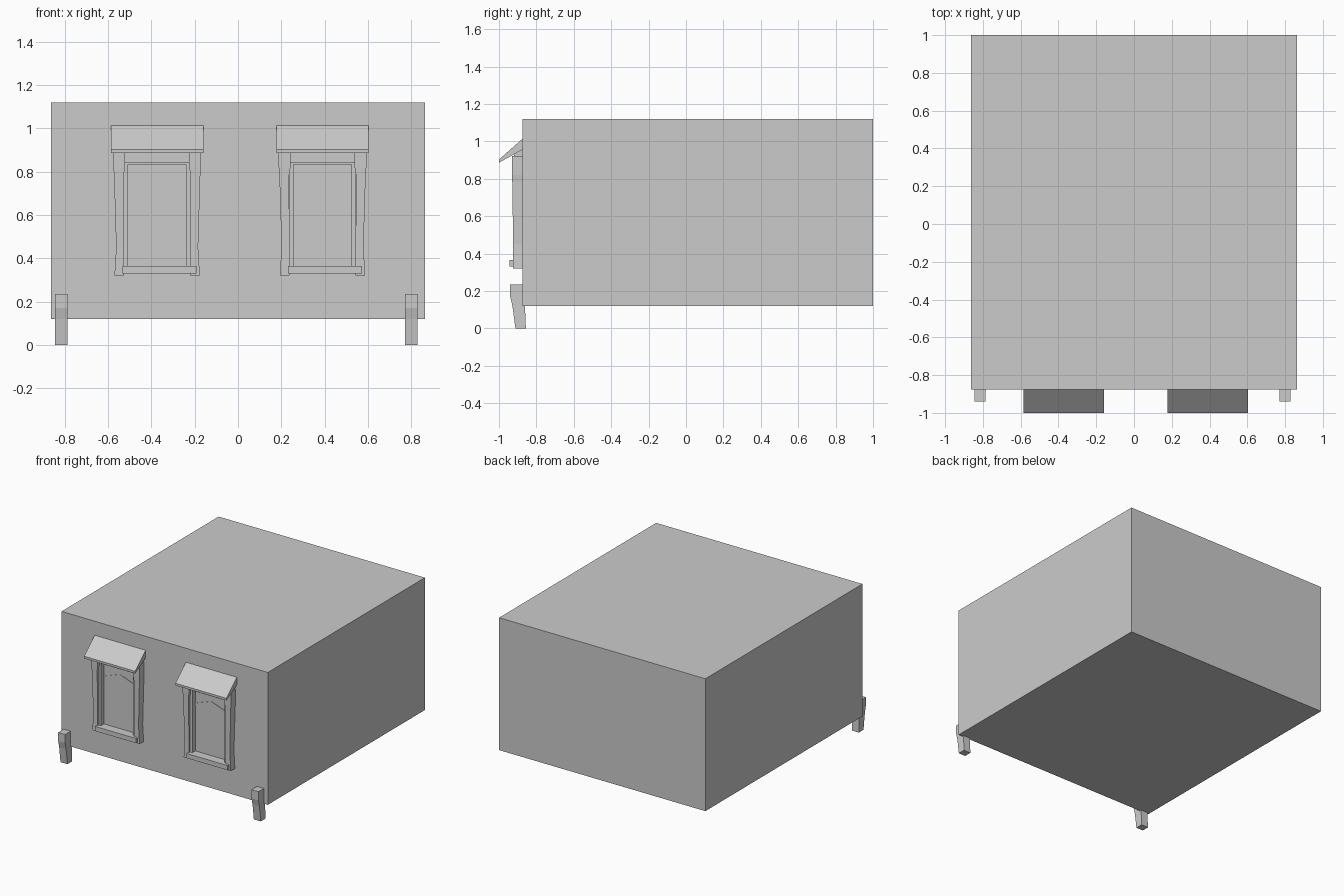
import bpy
import bmesh

if "Cube" in bpy.data.objects:
    bpy.data.objects.remove(bpy.data.objects["Cube"])

WALL_Y = -0.875


def finish(name, bm):
    bmesh.ops.recalc_face_normals(bm, faces=bm.faces)
    me = bpy.data.meshes.new(name)
    bm.to_mesh(me)
    bm.free()
    ob = bpy.data.objects.new(name, me)
    bpy.context.collection.objects.link(ob)
    return ob


def loft(name, rings):
    """Join matching closed rings of points and cap both ends."""
    bm = bmesh.new()
    vs = [[bm.verts.new(p) for p in ring] for ring in rings]
    n = len(vs[0])
    for a, b in zip(vs, vs[1:]):
        for i in range(n):
            j = (i + 1) % n
            bm.faces.new((a[i], a[j], b[j], b[i]))
    bm.faces.new(vs[0])
    bm.faces.new(vs[-1])
    return finish(name, bm)


def side_prism(name, x0, x1, yz):
    return loft(name, [[(x, y, z) for y, z in yz] for x in (x0, x1)])


def box(name, x0, x1, y0, y1, z0, z1):
    return side_prism(name, x0, x1, [(y0, z0), (y1, z0), (y1, z1), (y0, z1)])


# House body
box("house_body", -0.862, 0.862, WALL_Y, 1.0, 0.12, 1.12)

# Bent support legs
LEG = [(-0.94, 0.235), (-0.94, 0.17), (-0.928, 0.12), (-0.912, 0.0),
       (-0.856, 0.0), (-0.861, 0.12), (-0.875, 0.17), (-0.875, 0.235)]
for side, x in (("left", -0.816), ("right", 0.80)):
    side_prism(f"{side}_leg", x - 0.029, x + 0.029, LEG)

# Window posts: height, inner x, outer x, front y
POST = [(0.32, 0.152, 0.197, -0.924), (0.45, 0.153, 0.189, -0.924),
        (0.785, 0.154, 0.199, -0.929), (0.82, 0.148, 0.202, -0.93),
        (0.922, 0.148, 0.202, -0.93)]
HOOD = [(-1.0, 0.886), (-1.0, 0.903), (WALL_Y, 1.014), (WALL_Y, 0.956)]


def window(label, cx):
    # Sloping hood and its wedge-shaped bearer
    side_prism(f"{label}_window_hood", cx - 0.213, cx + 0.213, HOOD)
    side_prism(f"{label}_window_lintel", cx - 0.15, cx + 0.15,
               [(-0.92, 0.842), (-0.92, 0.932), (WALL_Y, 0.958), (WALL_Y, 0.842)])
    for s, side in ((-1, "left"), (1, "right")):
        rings = [[(cx + s * a, yf, z), (cx + s * b, yf, z),
                  (cx + s * b, WALL_Y, z), (cx + s * a, WALL_Y, z)]
                 for z, a, b, yf in POST]
        loft(f"{label}_window_{side}_post", rings)
        # Thin inner jambs
        a, b = sorted((cx + s * 0.134, cx + s * 0.153))
        box(f"{label}_window_{side}_jamb", a, b, -0.91, WALL_Y, 0.36, 0.842)
    # Inner head and sill
    box(f"{label}_window_head", cx - 0.136, cx + 0.136, -0.91, WALL_Y, 0.834, 0.845)
    box(f"{label}_window_sill", cx - 0.160, cx + 0.182, -0.943, WALL_Y, 0.33, 0.365)
    # Peaked trim against the wall
    chevron = [(-0.136, 0.727), (0, 0.776), (0.136, 0.727),
               (0.136, 0.713), (0, 0.762), (-0.136, 0.713)]
    loft(f"{label}_window_peaked_trim",
         [[(cx + x, y, z) for x, z in chevron] for y in (-0.878, WALL_Y)])


window("left", -0.373)
window("right", 0.390)
